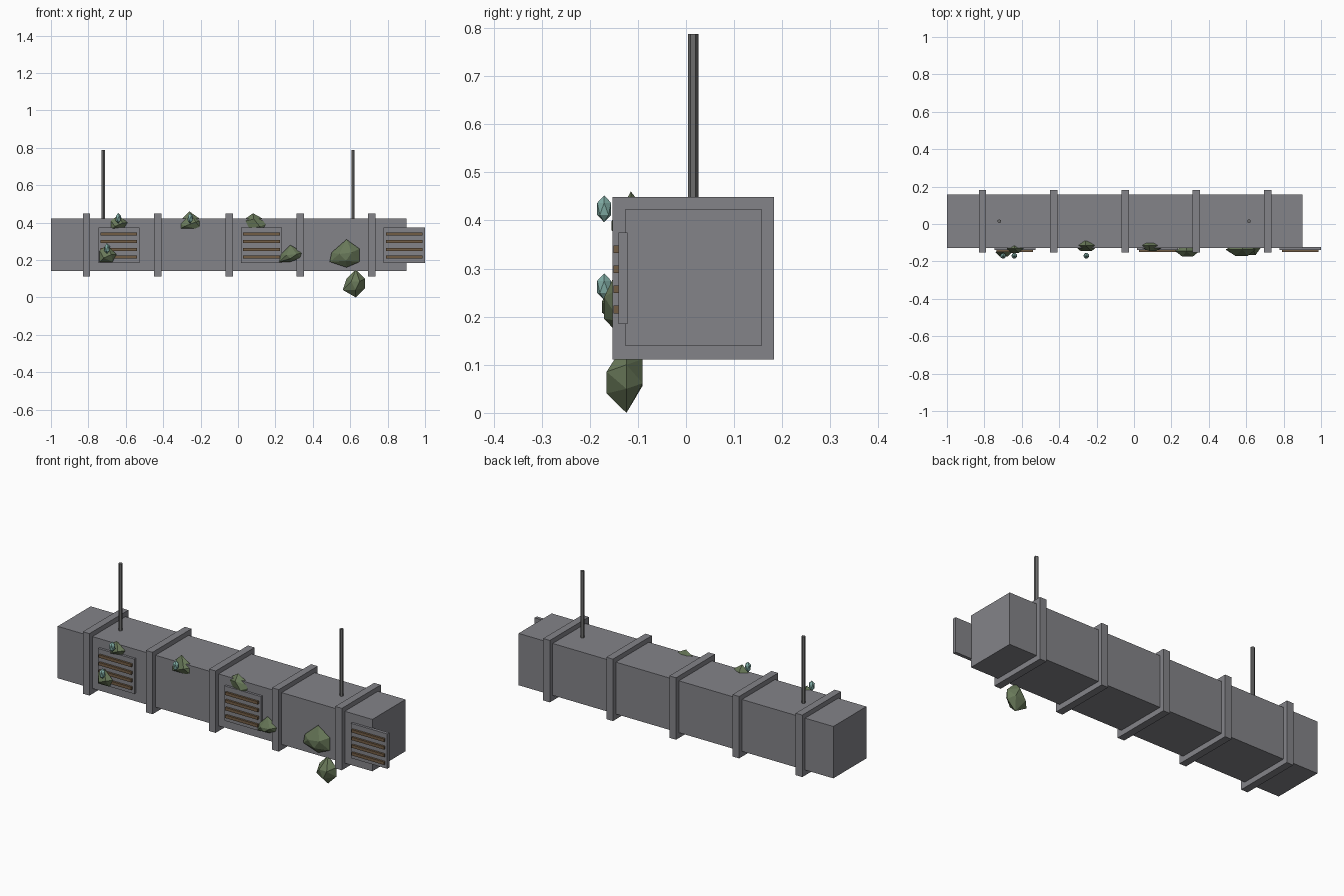
import bpy, bmesh
from mathutils import Vector

cube = bpy.data.objects.get("Cube")
if cube:
    bpy.data.objects.remove(cube, do_unlink=True)


def material(name, rgb):
    mat = bpy.data.materials.new(name)
    mat.use_nodes = True
    mat.diffuse_color = (*rgb, 1)
    mat.node_tree.nodes["Principled BSDF"].inputs["Base Color"].default_value = (*rgb, 1)
    return mat


steel = material("duct grey", (0.23, 0.23, 0.25))
dark = material("rod grey", (0.15, 0.15, 0.15))
rust = material("rusty brown", (0.17, 0.11, 0.06))
moss = material("moss green", (0.14, 0.19, 0.10))
teal = material("pale teal", (0.22, 0.42, 0.38))


def finish(name, bm, mat):
    bmesh.ops.recalc_face_normals(bm, faces=bm.faces)
    mesh = bpy.data.meshes.new(name)
    bm.to_mesh(mesh)
    bm.free()
    mesh.materials.append(mat)
    obj = bpy.data.objects.new(name, mesh)
    bpy.context.collection.objects.link(obj)
    return obj


def box(name, low, high, mat):
    low, high = Vector(low), Vector(high)
    bm = bmesh.new()
    bmesh.ops.create_cube(bm, size=1)
    bmesh.ops.scale(bm, vec=high - low, verts=bm.verts)
    bmesh.ops.translate(bm, vec=(low + high) / 2, verts=bm.verts)
    return finish(name, bm, mat)


def rod(name, x, y, bottom, top, radius):
    bm = bmesh.new()
    bmesh.ops.create_cone(bm, cap_ends=True, segments=6, radius1=radius,
                          radius2=radius, depth=top - bottom)
    bmesh.ops.translate(bm, vec=(x, y, (top + bottom) / 2), verts=bm.verts)
    return finish(name, bm, dark)


def clump(name, front, back, outline):
    """Faceted lump: a full outline between smaller front and back facets."""
    points = [Vector((x / 100, 0, z / 100)) for x, z in outline]
    centre = sum(points, Vector()) / len(points)
    bm = bmesh.new()
    for i, p in enumerate(points):
        bm.verts.new((p.x, front * 0.45 + back * 0.55, p.z))
        if i % 2:
            q = centre.lerp(p, 0.45)
            bm.verts.new((q.x, front, q.z))
        else:
            q = centre.lerp(p, 0.5)
            bm.verts.new((q.x, back, q.z))
    bmesh.ops.convex_hull(bm, input=bm.verts)
    return finish(name, bm, moss)


def crystal(name, x, y, z):
    bm = bmesh.new()
    bmesh.ops.create_icosphere(bm, subdivisions=1, radius=1)
    bmesh.ops.scale(bm, vec=(0.017, 0.017, 0.028), verts=bm.verts)
    bmesh.ops.translate(bm, vec=(x, y, z), verts=bm.verts)
    return finish(name, bm, teal)


# Duct body and its flanges
box("duct", (-1, -0.127, 0.14), (0.9, 0.158, 0.423), steel)
for i in range(5):
    x = -0.81 + i * 0.381
    box(f"flange_{i + 1}", (x - 0.02, -0.153, 0.111), (x + 0.02, 0.183, 0.449), steel)

# Hanging rods
for side, x in (("right", -0.72), ("left", 0.615)):
    rod(f"rod_{side}", x, 0.015, 0.42, 0.787, 0.0105)

# Front vents with slats
for i in range(3):
    x = -0.637 + i * 0.763
    box(f"vent_{i + 1}", (x - 0.11, -0.14, 0.185), (x + 0.11, -0.122, 0.375), steel)
    for j in range(4):
        z = 0.215 + j * 0.0417
        box(f"vent_{i + 1}_slat_{j + 1}", (x - 0.098, -0.151, z - 0.008),
            (x + 0.098, -0.139, z + 0.008), rust)

# Moss clumps along the front
clumps = [
    (-0.155, -0.11, [(-64, 44), (-59, 40), (-61, 37), (-68, 36), (-68, 41)]),
    (-0.175, -0.13, [(-70, 28), (-65, 23), (-67, 19), (-74, 19), (-74, 25)]),
    (-0.145, -0.09, [(-26, 46), (-19, 41), (-19, 36), (-32, 36), (-32, 40)]),
    (-0.145, -0.09, [(1, 40), (8, 45), (17, 40), (15, 36), (3, 36)]),
    (-0.175, -0.12, [(28, 28), (35, 24), (34, 21), (28, 19), (22, 19), (23, 23)]),
    (-0.17, -0.11, [(58, 31), (65, 26), (65, 19), (58, 16), (49, 19), (50, 24)]),
    (-0.165, -0.09, [(63, 15), (68, 10), (68, 5), (63, 0), (56, 4), (58, 10)]),
]
for i, (front, back, outline) in enumerate(clumps):
    clump(f"moss_clump_{i + 1}", front, back, outline)

# Small crystals on the clumps
for i, (x, z) in enumerate([(-0.64, 0.424), (-0.7, 0.262), (-0.255, 0.424)]):
    crystal(f"crystal_{i + 1}", x, -0.17, z)
